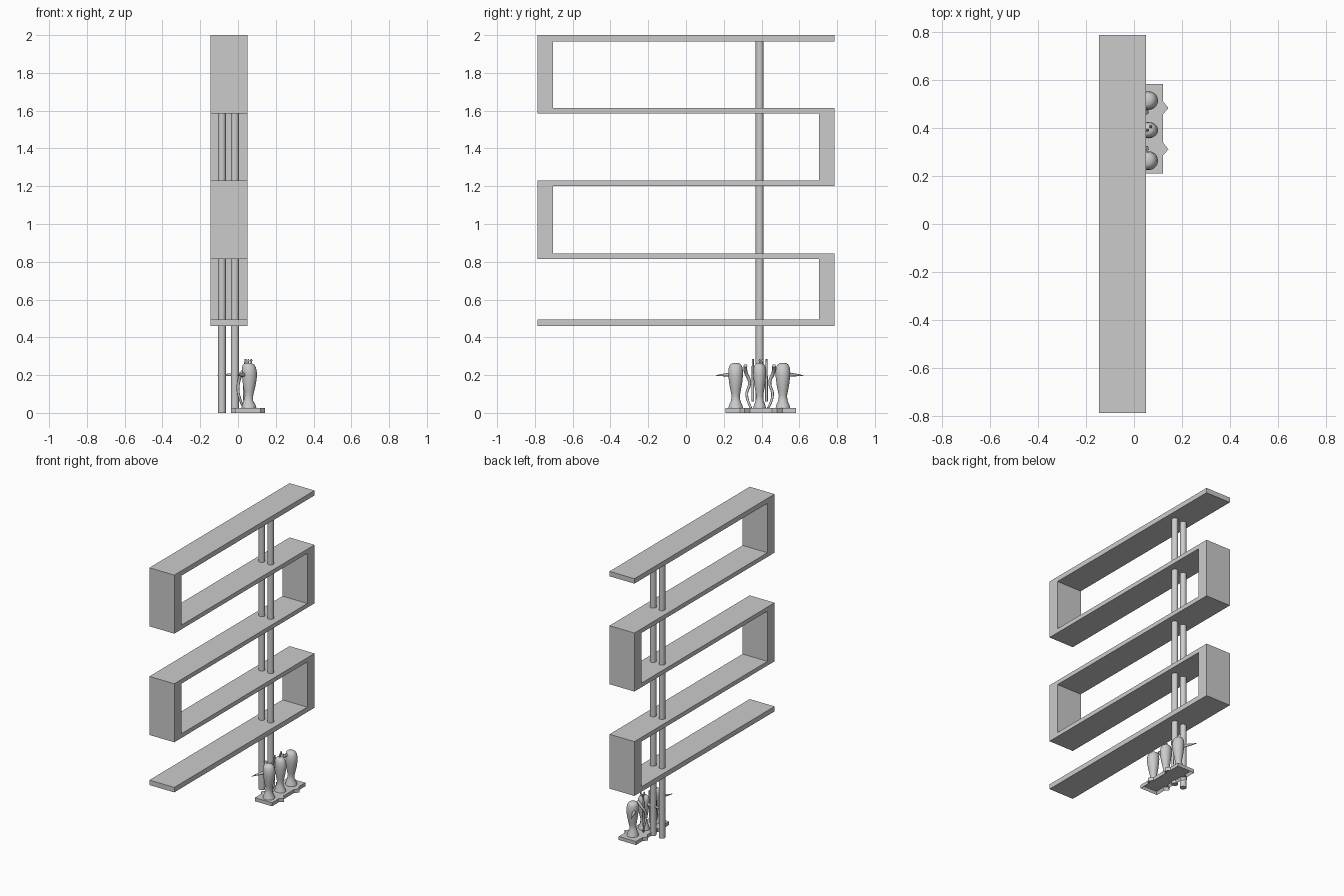
import bpy, bmesh, math
from mathutils import Vector

if "Cube" in bpy.data.objects:
    bpy.data.objects.remove(bpy.data.objects["Cube"])


def mesh_object(name, bm, smooth=False):
    bmesh.ops.recalc_face_normals(bm, faces=bm.faces)
    me = bpy.data.meshes.new(name)
    bm.to_mesh(me)
    bm.free()
    ob = bpy.data.objects.new(name, me)
    bpy.context.collection.objects.link(ob)
    if smooth:
        bpy.ops.object.select_all(action='DESELECT')
        ob.select_set(True)
        bpy.context.view_layer.objects.active = ob
        bpy.ops.object.shade_smooth_by_angle(angle=math.radians(40))
    return ob


def prism(name, outline, axis, amount, hollow=False):
    """Extrude a flat outline; optionally recess the starting face."""
    bm = bmesh.new()
    face = bm.faces.new([bm.verts.new(p) for p in outline])
    ext = bmesh.ops.extrude_face_region(bm, geom=[face], use_keep_orig=True)
    moved = [g for g in ext['geom'] if isinstance(g, bmesh.types.BMVert)]
    bmesh.ops.translate(bm, verts=moved, vec=Vector(axis) * amount)
    if hollow:
        bmesh.ops.recalc_face_normals(bm, faces=bm.faces)
        bmesh.ops.inset_region(bm, faces=[face], thickness=0.012)
        bmesh.ops.translate(bm, verts=face.verts, vec=Vector(axis) * amount * 0.75)
    return mesh_object(name, bm)


def lathe(name, center, profile, squash=1.0, segs=20):
    """Rings of (radius, z, x offset), capped at both ends."""
    bm = bmesh.new()
    rings = []
    for r, z, dx in profile:
        rings.append([bm.verts.new((center[0] + dx + r * math.cos(a), center[1] + r * squash * math.sin(a), z))
                      for a in (2 * math.pi * i / segs for i in range(segs))])
    for lo, hi in zip(rings, rings[1:]):
        for i in range(segs):
            j = (i + 1) % segs
            bm.faces.new((lo[i], lo[j], hi[j], hi[i]))
    bm.faces.new(rings[0])
    bm.faces.new(rings[-1])
    return mesh_object(name, bm, True)


def tube(name, points, radii):
    """Tapered round limb along a smooth path."""
    cu = bpy.data.curves.new(name, 'CURVE')
    cu.dimensions = '3D'
    cu.bevel_depth = 1.0
    cu.bevel_resolution = 2
    cu.resolution_u = 6
    cu.use_fill_caps = True
    sp = cu.splines.new('NURBS')
    sp.points.add(len(points) - 1)
    for p, co, r in zip(sp.points, points, radii):
        p.co = (*co, 1)
        p.radius = r
    sp.use_endpoint_u = True
    sp.order_u = 3
    ob = bpy.data.objects.new(name, cu)
    bpy.context.collection.objects.link(ob)


# Serpentine shelf: one folded ribbon profile in the y-z plane
W, I, X0, X1 = 0.785, 0.705, -0.145, 0.05
profile = [(-W, 0.46), (W, 0.46), (W, 0.845), (-I, 0.845), (-I, 1.20), (W, 1.20),
           (W, 1.615), (-I, 1.615), (-I, 1.965), (W, 1.965), (W, 2.0), (-W, 2.0),
           (-W, 1.585), (I, 1.585), (I, 1.23), (-W, 1.23), (-W, 0.815), (I, 0.815),
           (I, 0.495), (-W, 0.495)]
prism("serpentine_shelf", [(X0, y, z) for y, z in profile], (1, 0, 0), X1 - X0)

# Twin support poles
for n, x in enumerate((-0.085, -0.016)):
    lathe(f"support_pole_{n + 1}", (x, 0.39), [(0.021, 0, 0), (0.021, 1.97, 0)], segs=24)

# Sculpture plinth with pointed notches, hollow underneath
front = [(0.12, 0.21), (0.12, 0.285), (0.143, 0.31), (0.12, 0.34),
         (0.12, 0.455), (0.143, 0.482), (0.12, 0.51), (0.12, 0.582)]
back = [(0.105 - x, y) for x, y in reversed(front)]
prism("sculpture_plinth", [(x, y, 0) for x, y in front + back], (0, 0, 1), 0.025, hollow=True)

# Three head-shaped carvings on flared stems
carving = [(0.040, 0.022, 0), (0.036, 0.04, 0), (0.025, 0.065, -0.003), (0.022, 0.09, 0),
           (0.027, 0.115, 0.001), (0.034, 0.15, 0.002), (0.039, 0.19, 0.003),
           (0.040, 0.215, 0.002), (0.037, 0.24, 0), (0.030, 0.255, -0.002), (0.018, 0.263, -0.003)]
for n, y in enumerate((0.263, 0.39, 0.513)):
    lathe(f"carved_head_{n + 1}", (0.058, y), carving, 0.98 if n != 1 else 0.85)

# Mirrored limbs: outward spikes and curved arms beside the middle carving
for s, side in ((-1, "left"), (1, "right")):
    y = 0.39
    tube(f"spike_{side}",
         [(0.04, y + s * 0.13, 0.203), (0.015, y + s * 0.18, 0.202), (-0.005, y + s * 0.232, 0.198)],
         [0.012, 0.010, 0.001])
    tube(f"curved_arm_{side}",
         [(0.055, y + s * 0.075, 0.25), (0.02, y + s * 0.08, 0.22), (0.0, y + s * 0.045, 0.16),
          (0.0, y + s * 0.08, 0.09), (0.03, y + s * 0.045, 0.025)],
         [0.010, 0.010, 0.008, 0.007, 0.006])
    tube(f"crown_post_{side}",
         [(0.035, y + s * 0.036, 0.06), (0.03, y + s * 0.036, 0.18), (0.04, y + s * 0.036, 0.285)],
         [0.007, 0.008, 0.005])

# Rear spike and small crown finials
tube("rear_spike", [(0.04, 0.39, 0.205), (-0.04, 0.39, 0.203), (-0.112, 0.39, 0.198)],
     [0.011, 0.009, 0.001])
for n, (x, y) in enumerate(((0.055, 0.39), (0.07, 0.405))):
    lathe(f"crown_finial_{n + 1}", (x, y), [(0.004, 0.25, 0), (0.004, 0.27, 0), (0.006, 0.278, 0), (0.002, 0.286, 0)], segs=10)
